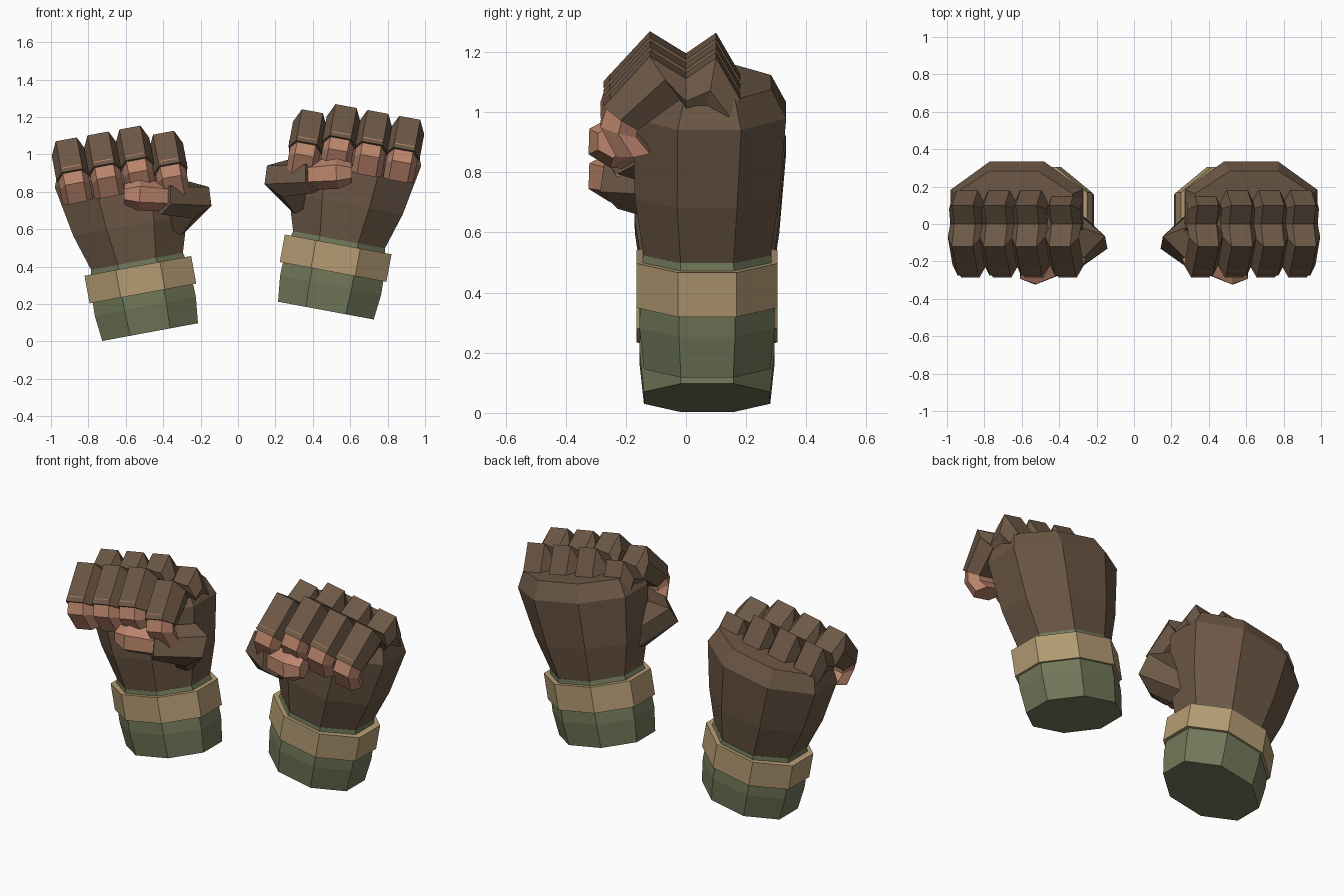
import bpy, bmesh, math
from mathutils import Vector

cube = bpy.data.objects.get("Cube")
if cube:
    bpy.data.objects.remove(cube)


def material(name, rgb):
    m = bpy.data.materials.new(name)
    m.use_nodes = True
    m.diffuse_color = (*rgb, 1)
    m.node_tree.nodes["Principled BSDF"].inputs["Base Color"].default_value = (*rgb, 1)
    return m


BROWN = material("brown leather", (0.15, 0.096, 0.06))
GREEN = material("olive sleeve", (0.165, 0.19, 0.1))
KHAKI = material("khaki cuff", (0.46, 0.335, 0.175))
SKIN = material("skin", (0.5, 0.235, 0.15))

TILT = math.radians(10.5)
SIN, COS = math.sin(TILT), math.cos(TILT)


def loft(name, rings, mat, side):
    """Skin equal-sized rings of hand-space points, tilted onto one side."""
    base = 0.165 if side > 0 else 0.05
    bm = bmesh.new()
    loops = []
    for ring in rings:
        loops.append([bm.verts.new((side * (0.47 + u * COS + w * SIN), y, base + w * COS - u * SIN))
                      for u, y, w in ring])
    for a, b in zip(loops, loops[1:]):
        for i in range(len(a)):
            j = (i + 1) % len(a)
            bm.faces.new((a[i], a[j], b[j], b[i]))
    bm.faces.new(loops[0])
    bm.faces.new(loops[-1])
    bmesh.ops.recalc_face_normals(bm, faces=bm.faces)
    mesh = bpy.data.meshes.new(name)
    bm.to_mesh(mesh)
    bm.free()
    mesh.materials.append(mat)
    obj = bpy.data.objects.new(name, mesh)
    bpy.context.collection.objects.link(obj)


def octagon(w, half_width, half_depth, y=0.07):
    k = 1 / math.cos(math.pi / 8)
    angles = [(i + 0.5) * math.pi / 4 for i in range(8)]
    return [(k * half_width * math.cos(a), y + k * half_depth * math.sin(a), w) for a in angles]


def finger_ring(u, drop, top, bottom, half=0.092):
    """Six-sided section between a top and a bottom point (y, w)."""
    (ty, tw), (by, bw) = top, bottom
    my, mw = (ty + by) / 2, (tw + bw) / 2
    n = half * 0.62
    pts = [(-n, ty, tw), (n, ty, tw), (half, my, mw), (n, by, bw), (-n, by, bw), (-half, my, mw)]
    return [(u + a, b, c - drop) for a, b, c in pts]


def tube(path, sides=6):
    """Six-sided sections along a path of (point, radius)."""
    pts = [Vector(p) for p, r in path]
    rings = []
    for i, (p, r) in enumerate(path):
        t = Vector()
        if i > 0:
            t += (pts[i] - pts[i - 1]).normalized()
        if i < len(pts) - 1:
            t += (pts[i + 1] - pts[i]).normalized()
        t.normalize()
        a = t.cross(Vector((0, 0, 1))).normalized()
        b = a.cross(t)
        turn = [(k + 0.5) * math.tau / sides for k in range(sides)]
        rings.append([pts[i] + r * (math.cos(q) * a + math.sin(q) * b) for q in turn])
    return rings


# Finger profile: (top, bottom) pairs from the knuckle to the tip
GLOVE_FINGER = [((0.18, 0.95), (0.11, 0.85)), ((0.10, 1.09), (0.06, 0.88)),
                ((0.0, 1.02), (0.0, 0.88)), ((-0.12, 1.095), (-0.02, 0.95)),
                ((-0.275, 0.925), (-0.16, 0.845))]
BARE_FINGER = [((-0.255, 0.95), (-0.16, 0.87)), ((-0.285, 0.855), (-0.165, 0.82)),
               ((-0.23, 0.75), (-0.12, 0.765))]
FINGERS = [("index", -0.265, 0.06), ("middle", -0.093, 0), ("ring", 0.08, 0), ("little", 0.253, 0)]

for side, label in ((1, "left"), (-1, "right")):
    # Sleeve and cuff
    loft(label + "_sleeve", [octagon(0, 0.26, 0.21), octagon(0.14, 0.275, 0.225),
                             octagon(0.3, 0.27, 0.22), octagon(0.385, 0.25, 0.213)], GREEN, side)
    loft(label + "_cuff", [octagon(0.21, 0.29, 0.235), octagon(0.36, 0.29, 0.235)], KHAKI, side)
    # Palm and back of the glove
    loft(label + "_palm", [octagon(0.38, 0.248, 0.211), octagon(0.58, 0.31, 0.24),
                           octagon(0.855, 0.36, 0.255, 0.078), octagon(0.95, 0.32, 0.205, 0.078)],
         BROWN, side)
    # Curled fingers
    for name, u, drop in FINGERS:
        loft(f"{label}_{name}_glove", [finger_ring(u, drop, t, b) for t, b in GLOVE_FINGER], BROWN, side)
        loft(f"{label}_{name}_tip", [finger_ring(u, drop, t, b, 0.082) for t, b in BARE_FINGER], SKIN, side)
    # Thumb folded across the front
    loft(label + "_thumb_glove", tube([((-0.19, 0.03, 0.53), 0.09), ((-0.345, -0.09, 0.655), 0.12),
                                       ((-0.19, -0.215, 0.70), 0.095)]), BROWN, side)
    loft(label + "_thumb_tip", tube([((-0.23, -0.19, 0.69), 0.075), ((-0.07, -0.25, 0.735), 0.085),
                                     ((0.0, -0.245, 0.75), 0.055)]), SKIN, side)
